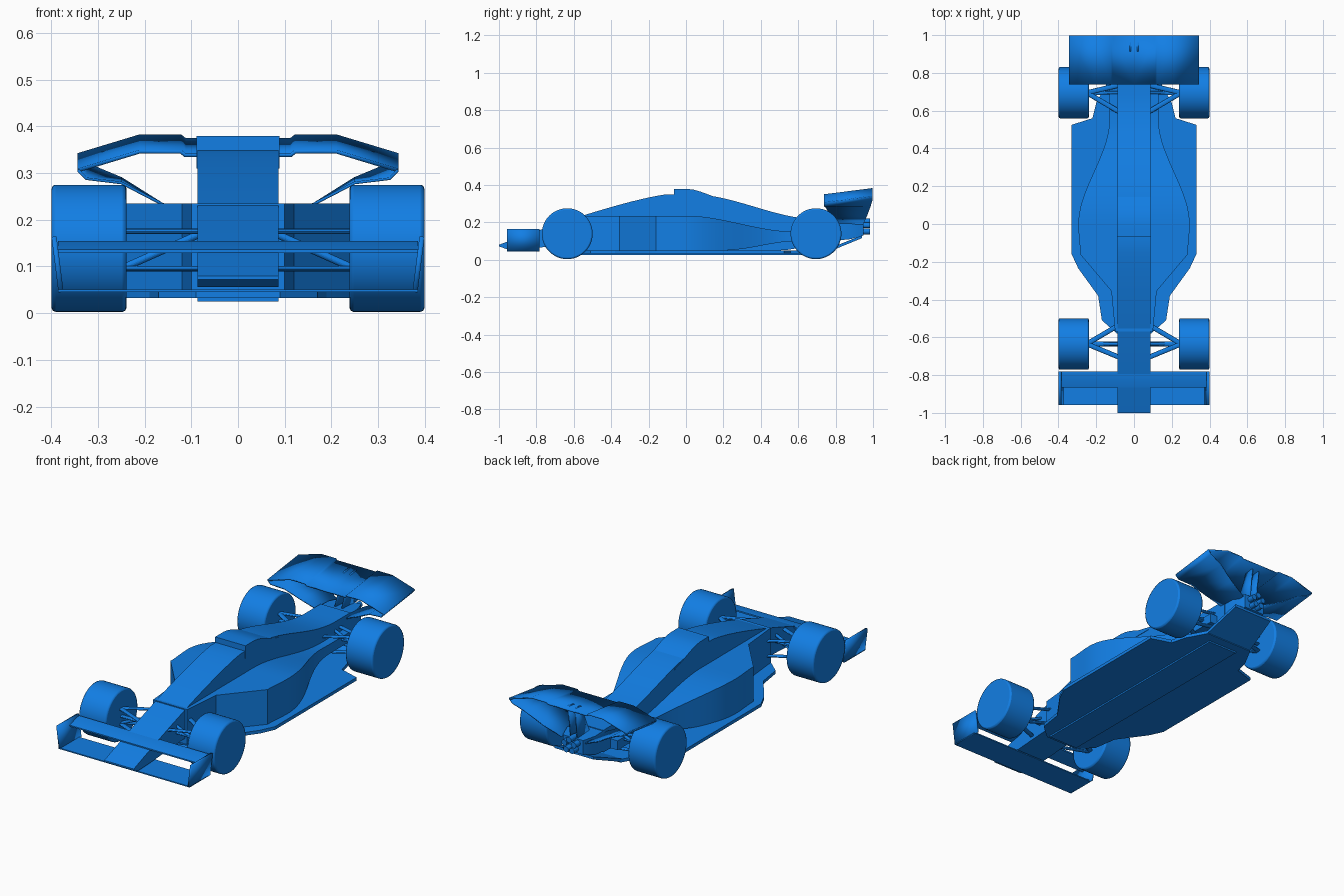
import bpy, bmesh, math
from mathutils import Vector, Matrix

cube = bpy.data.objects.get("Cube")
if cube:
    bpy.data.objects.remove(cube)

paint = bpy.data.materials.new("racing_blue")
paint.use_nodes = True
blue = (0.006, 0.21, 0.78, 1)
paint.diffuse_color = blue
paint.node_tree.nodes["Principled BSDF"].inputs["Base Color"].default_value = blue


def finish(mesh_data, name, mirror=False, bevel=None, thickness=None):
    """Turn a bmesh into a painted object with optional modifiers."""
    bmesh.ops.recalc_face_normals(mesh_data, faces=mesh_data.faces)
    mesh = bpy.data.meshes.new(name)
    mesh_data.to_mesh(mesh)
    mesh_data.free()
    mesh.materials.append(paint)
    part = bpy.data.objects.new(name, mesh)
    bpy.context.collection.objects.link(part)
    bpy.ops.object.select_all(action='DESELECT')
    part.select_set(True)
    bpy.context.view_layer.objects.active = part
    bpy.ops.object.shade_smooth_by_angle(angle=math.radians(22))
    if thickness:
        modifier = part.modifiers.new("Thickness", 'SOLIDIFY')
        modifier.thickness, modifier.offset = thickness, 0
    if bevel:
        modifier = part.modifiers.new("Bevel", 'BEVEL')
        modifier.width, modifier.segments, modifier.limit_method = bevel, 2, 'ANGLE'
    if mirror:
        part.modifiers.new("Mirror", 'MIRROR')


def loft(name, sections):
    """Symmetric box section swept along y: (y, half width, bottom, top)."""
    shell = bmesh.new()
    rings = []
    for y, half, low, high in sections:
        corners = (-half, y, low), (half, y, low), (half, y, high), (-half, y, high)
        rings.append([shell.verts.new(corner) for corner in corners])
    for ring, following in zip(rings, rings[1:]):
        for i in range(4):
            j = (i + 1) % 4
            shell.faces.new((ring[i], ring[j], following[j], following[i]))
    shell.faces.new(rings[0])
    shell.faces.new(rings[-1])
    finish(shell, name)


def plate(name, outline, low, high):
    """Flat plate from a symmetric outline of (y, half width)."""
    loft(name, [(y, half, low, high) for y, half in outline])


def sheet(name, front, back, thickness):
    """Mirrored thin skin between two edge lines."""
    skin = bmesh.new()
    near = [skin.verts.new(point) for point in front]
    far = [skin.verts.new(point) for point in back]
    for i in range(len(near) - 1):
        skin.faces.new((near[i], near[i + 1], far[i + 1], far[i]))
    finish(skin, name, mirror=True, thickness=thickness)


def rods(name, pairs, radius, flatness=1, mirror=True):
    """Straight bars between pairs of points, flattened in height."""
    bars = bmesh.new()
    for start, end in pairs:
        start, end = Vector(start), Vector(end)
        axis = end - start
        turn = axis.to_track_quat('Z', 'Y').to_matrix().to_4x4()
        squash = Matrix.Diagonal((1, flatness, 1, 1))
        place = Matrix.Translation((start + end) / 2) @ turn @ squash
        bmesh.ops.create_cone(bars, cap_ends=True, segments=16, radius1=radius,
                              radius2=radius, depth=axis.length, matrix=place)
    finish(bars, name, mirror)


def ease(y, start, end, first, last):
    """Blend smoothly from the first value to the last between two stations."""
    t = min(max((y - start) / (end - start), 0), 1)
    return first + (last - first) * t * t * (3 - 2 * t)


def stations(start, end, count):
    return [start + (end - start) * i / count for i in range(count + 1)]


spine_half = 0.087
floor_low, floor_high = 0.033, 0.05


def ridge(y):
    """Height of the spine: a rounded nose ramp, then a falling engine cover."""
    if y < -0.1:
        return 0.35 - 0.27 * ((-0.1 - y) / 0.9) ** 1.25
    return ease(y, 0.03, 0.7, 0.35, 0.217)


# Central body: nose in front, cockpit ridge and engine cover behind
loft("nose", [(-1, spine_half, 0.072, 0.08)]
     + [(y, spine_half, ease(y, -1, -0.5, 0.056, 0.08), ridge(y))
        for y in stations(-0.96, -0.56, 8)])
loft("spine", [(y, spine_half, ease(y, 0.5, 0.8, floor_high, 0.1), ridge(y))
               for y in stations(-0.57, 0.82, 30)])
loft("air_intake", [(y, spine_half + 0.002, 0.31, ease(y, 0, 0.25, 0.379, 0.314))
                    for y in stations(-0.065, 0.22, 8)])

# Side pods: angled inlets in front, waisted and falling towards the rear
pod_top = 0.235
pods = [(-0.57, 0.1, floor_high, pod_top), (-0.355, 0.12, floor_high, pod_top)]
pods += [(y, ease(y, -0.16, 0, 0.285, 0.295) if y < 0 else ease(y, 0, 0.55, 0.295, 0.13),
          ease(y, 0.2, 0.6, floor_high, 0.1), ease(y, 0, 0.58, pod_top, 0.15))
         for y in stations(-0.16, 0.76, 22)]
loft("side_pods", pods)

# Floor, plank, rising diffuser and crash box
plate("floor", [(-0.58, 0.09), (-0.51, 0.17), (-0.38, 0.19), (-0.235, 0.295), (-0.16, 0.33),
                (0.525, 0.33), (0.56, 0.22), (0.64, 0.2), (0.75, 0.14)], floor_low, floor_high)
plate("plank", [(-0.56, spine_half), (0.7, spine_half)], 0.025, floor_low)
loft("diffuser", [(0.74, 0.14, floor_low, floor_high), (0.94, 0.115, 0.115, 0.13)])
loft("rear_crash_box", [(0.78, 0.085, 0.1, 0.215), (0.88, 0.085, 0.11, 0.21),
                        (0.95, 0.06, 0.13, 0.205)])

# Exhaust outlets in a ring
angles = [math.radians(90 + 72 * i) for i in range(5)]
ring = [(0.03 * math.cos(a), 0.175 + 0.03 * math.sin(a)) for a in angles]
rods("exhausts", [((x, 0.93, z), (x, 0.985, z)) for x, z in ring], 0.015, mirror=False)

# Wheels with wishbones and push rods
wheel_radius, wheel_width, wheel_x, hub = 0.136, 0.16, 0.319, 0.25
upper, lower = 0.175, 0.095
for label, y, reaches in (("front", -0.635, (-0.07, 0.1)), ("rear", 0.695, (-0.1, 0.04))):
    tyre = bmesh.new()
    spot = Matrix.Translation((wheel_x, y, 0.139)) @ Matrix.Rotation(math.pi / 2, 4, 'Y')
    bmesh.ops.create_cone(tyre, cap_ends=True, segments=48, radius1=wheel_radius,
                          radius2=wheel_radius, depth=wheel_width, matrix=spot)
    finish(tyre, label + "_wheels", mirror=True, bevel=0.008)
    arms = [((0.08, y + reach, z), (hub, y, z)) for z in (lower, upper) for reach in reaches]
    arms.append(((0.07, y, 0.135), (hub, y, 0.135)))
    rods(label + "_wishbones", arms, 0.013, flatness=0.45)
    rods(label + "_push_rods", [((0.07, y, upper), (hub, y, lower))], 0.008)

# Front wing: main plane, raised flap and leaning endplates
wing_front, wing_back, wing_half = -0.957, -0.782, 0.385
plate("front_wing_plane", [(wing_front, wing_half), (-0.8, wing_half)], 0.045, 0.051)
loft("front_wing_flap", [(-0.865, wing_half, 0.129, 0.136), (-0.8, wing_half, 0.141, 0.155),
                         (wing_back, wing_half, 0.147, 0.155)])
lean = [(0.379, 0.045), (0.394, 0.164)]
sheet("front_wing_endplates", [(x, wing_front, z) for x, z in lean],
      [(x, wing_back, z) for x, z in lean], 0.011)

# Rear wing: tilted skin with lowered centre and drooping sides
edge_front, edge_back, rise = 0.738, 0.997, 0.033
top_line = [(0, 0.338), (0.113, 0.338), (0.123, 0.346), (0.21, 0.346), (0.342, 0.306)]
sheet("rear_wing", [(x, edge_front, z) for x, z in top_line],
      [(x, edge_back, z + rise) for x, z in top_line], 0.008)

# Lower skins folding inward from the wing tips to the crash box
low_line = [(0.342, 0.306), (0.325, 0.288), (0.25, 0.279), (0.165, 0.235), (0.07, 0.19)]
sheet("rear_wing_lower_skins",
      [(x, ease(x, 0, 0.342, 0.8, edge_front), z) for x, z in low_line],
      [(x, ease(x, 0, 0.342, 0.94, edge_back), ease(x, 0.2, 0.342, z, z + rise))
       for x, z in low_line], 0.006)

# Twin pylons poking through the rear wing
sheet("rear_wing_pylons", [(0.02, 0.84, 0.2), (0.02, 0.915, 0.366)],
      [(0.02, 0.94, 0.2), (0.02, 0.962, 0.373)], 0.008)
